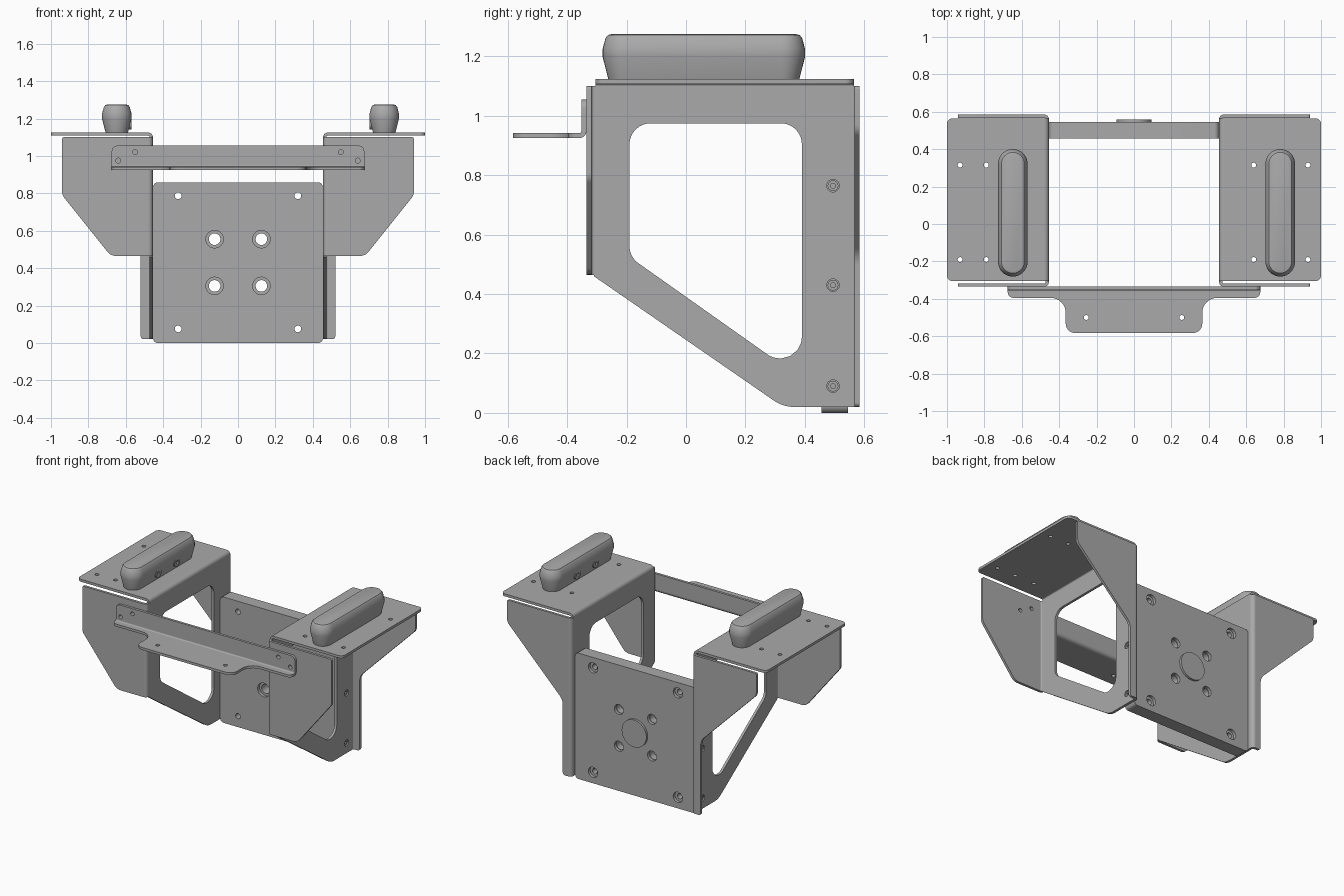
import bpy, bmesh
from math import cos, sin, pi, radians, tan
from mathutils import Matrix, Vector

cube = bpy.data.objects.get("Cube")
if cube:
    bpy.data.objects.remove(cube, do_unlink=True)

grey = bpy.data.materials.new("plain_grey")
grey.use_nodes = True
tone = (0.4, 0.4, 0.4, 1)
grey.diffuse_color = tone
grey.node_tree.nodes["Principled BSDF"].inputs["Base Color"].default_value = tone

T = 0.017   # sheet thickness
R = 0.025   # outer bend radius
parts = []

# Columns send the drawing plane and its normal to world axes
PLANES = {
    "xy": Matrix(((1, 0, 0), (0, 1, 0), (0, 0, 1))),
    "yz": Matrix(((0, 0, 1), (1, 0, 0), (0, 1, 0))),
    "xz": Matrix(((1, 0, 0), (0, 0, -1), (0, 1, 0))),
}


def rounded(points):
    """Closed outline from (u, v, fillet radius) corners."""
    out = []
    for i, (u, v, r) in enumerate(points):
        p = Vector((u, v))
        a = (Vector(points[i - 1][:2]) - p).normalized()
        b = (Vector(points[(i + 1) % len(points)][:2]) - p).normalized()
        if r == 0:
            out.append(p)
            continue
        half = a.angle(b) / 2
        centre = p + (a + b).normalized() * r / sin(half)
        start = p + a * r / tan(half) - centre
        end = p + b * r / tan(half) - centre
        for k in range(9):
            t = k / 8
            d = start.lerp(end, t).normalized()
            out.append(centre + d * r)
    return out


def circle(u, v, r, n=24):
    return [Vector((u + r * cos(2 * pi * k / n), v + r * sin(2 * pi * k / n))) for k in range(n)]


def bend(u, v, start):
    """Quarter ring section for a sheet bend."""
    arc = [radians(start + 90 * k / 8) for k in range(9)]
    return ([Vector((u + R * cos(a), v + R * sin(a))) for a in arc]
            + [Vector((u + (R - T) * cos(a), v + (R - T) * sin(a))) for a in reversed(arc)])


def finish(name, bm, mirror=False):
    bmesh.ops.remove_doubles(bm, verts=bm.verts, dist=0.0001)
    if mirror:
        bmesh.ops.scale(bm, vec=(-1, 1, 1), verts=bm.verts)
    bmesh.ops.recalc_face_normals(bm, faces=bm.faces)
    mesh = bpy.data.meshes.new(name)
    bm.to_mesh(mesh)
    bm.free()
    mesh.materials.clear()
    mesh.materials.append(grey)
    ob = bpy.data.objects.new(name, mesh)
    bpy.context.collection.objects.link(ob)
    parts.append(ob)


def plate(name, plane, outline, low, high, holes=(), mirror=False):
    """Filled outline with holes, extruded from low to high along the third axis."""
    curve = bpy.data.curves.new(name, "CURVE")
    curve.dimensions = "2D"
    curve.fill_mode = "BOTH"
    curve.extrude = (high - low) / 2
    for loop in [outline, *holes]:
        spline = curve.splines.new("POLY")
        spline.points.add(len(loop) - 1)
        for point, p in zip(spline.points, loop):
            point.co = (p.x, p.y, 0, 1)
        spline.use_cyclic_u = True
    temp = bpy.data.objects.new(name, curve)
    mesh = bpy.data.meshes.new_from_object(temp)
    bpy.data.objects.remove(temp)
    bpy.data.curves.remove(curve)
    axis = {"xy": 2, "yz": 0, "xz": 1}[plane]
    offset = Vector((0, 0, 0))
    offset[axis] = (low + high) / 2
    mesh.transform(Matrix.Translation(offset) @ PLANES[plane].to_4x4())
    bm = bmesh.new()
    bm.from_mesh(mesh)
    bpy.data.meshes.remove(mesh)
    finish(name, bm, mirror)


def pad(name, x):
    """Lofted stadium block."""
    bm = bmesh.new()
    rings = []
    for z, r in ((1.125, .06), (1.2, .079), (1.225, .079), (1.262, .069), (1.272, .061), (1.275, .05)):
        ring = []
        for k in range(34):
            end = 1 if k < 17 else -1
            a = pi * (k if k < 17 else k - 1) / 16
            ring.append(bm.verts.new((x + r * cos(a), .06 + .262 * end + r * sin(a), z)))
        rings.append(ring)
    for lower, upper in zip(rings, rings[1:]):
        for k in range(34):
            n = (k + 1) % 34
            bm.faces.new((lower[k], lower[n], upper[n], upper[k]))
    bm.faces.new(rings[0])
    bm.faces.new(rings[-1])
    finish(name, bm)


BAR_HOLES = [(.55, 1.02), (.64, .975)]
SCREW_Z = (.09, .43, .765)

# Folded side brackets, mirrored left and right
for side, m in (("left", False), ("right", True)):
    window = rounded([(-.19, .975, .07), (.39, .975, .07), (.39, .115, .073), (-.19, .525, .07)])
    plate(side + "_side_plate", "yz",
          rounded([(-.31, 1.1, 0), (-.31, .46, 0), (.327, .02, .12), (.56, .02, 0), (.56, 1.1, 0)]),
          .455, .455 + T, [window] + [circle(.495, z, .021) for z in SCREW_Z], m)
    plate(side + "_front_flange", "xz",
          rounded([(.48, 1.1, 0), (.48, .465, 0), (.68, .465, .06), (.94, .79, .05), (.94, 1.1, .01)]),
          -.335, -.335 + T, [circle(x, z, .013) for x, z in BAR_HOLES], m)
    plate(side + "_rear_flange", "xz",
          rounded([(.48, 1.1, 0), (.48, .02, 0), (.52, .02, .015), (.52, .53, .08), (.94, .95, .05), (.94, 1.1, .01)]),
          .585 - T, .585, (), m)
    plate(side + "_top_flange", "xy",
          rounded([(.48, -.305, 0), (1, -.305, .03), (1, .565, .03), (.48, .565, 0)]),
          1.125 - T, 1.125,
          [circle(x, y, .013) for x in (.64, .79, .93) for y in (-.19, .315)], m)
    plate(side + "_front_bend", "xy", bend(.48, -.31, 180), .465, 1.1, (), m)
    plate(side + "_rear_bend", "xy", bend(.48, .56, 90), .02, 1.1, (), m)
    plate(side + "_top_bend", "xz", bend(.48, 1.1, 90), -.305, .565, (), m)
    for z in SCREW_Z:
        plate(side + "_side_screw", "yz", circle(.495, z, .018), .45, .466, [circle(.495, z, .009, 6)], m)

# Thick rear mounting plate in layers, giving stepped holes
outline = rounded([(-.454, 0, .025), (.454, 0, .025), (.454, .858, .025), (-.454, .858, .025)])
for name, low, high, inner, corner in (("front", .457, .477, .047, .018),
                                       ("core", .477, .525, .031, .018),
                                       ("back", .525, .545, .034, .035)):
    holes = [circle(s * .125, z, inner) for s in (1, -1) for z in (.305, .555)]
    holes += [circle(s * .32, z, corner) for s in (1, -1) for z in (.075, .787)]
    plate("mounting_plate_" + name, "xz", outline, low, high, holes)
plate("centre_boss", "xz", circle(0, .43, .093, 48), .54, .56)

# Front cross bar with a folded shelf
plate("cross_bar", "xz",
      rounded([(-.675, .95, 0), (.675, .95, 0), (.675, 1.055, .03), (-.675, 1.055, .03)]),
      -.335 - T, -.335,
      [circle(s * x, z, .013) for x, z in BAR_HOLES for s in (1, -1)])
plate("cross_bar_bend", "yz", bend(-.36, .95, 270), -.675, .675)
half = [(.675, -.36, 0), (.675, -.395, .03), (.365, -.395, .08), (.365, -.583, .05)]
plate("cross_bar_shelf", "xy",
      rounded(half + [(-x, y, r) for x, y, r in reversed(half)]),
      .925, .925 + T, [circle(s * .255, -.5, .013) for s in (1, -1)])

# Raised pads with small screw bosses on their inner sides
for side, x, inward in (("left", .782, -1), ("right", -.648, 1)):
    pad(side + "_pad", x)
    for y in (-.04, .16):
        ends = sorted((x + inward * .05, x + inward * .078))
        plate(side + "_pad_boss", "yz", circle(y, 1.172, .03), *ends, [circle(y, 1.172, .012)])

# Smooth curved walls while keeping the folds crisp
bpy.ops.object.select_all(action="DESELECT")
for ob in parts:
    ob.select_set(True)
bpy.context.view_layer.objects.active = parts[0]
bpy.ops.object.shade_smooth_by_angle(angle=radians(30))
